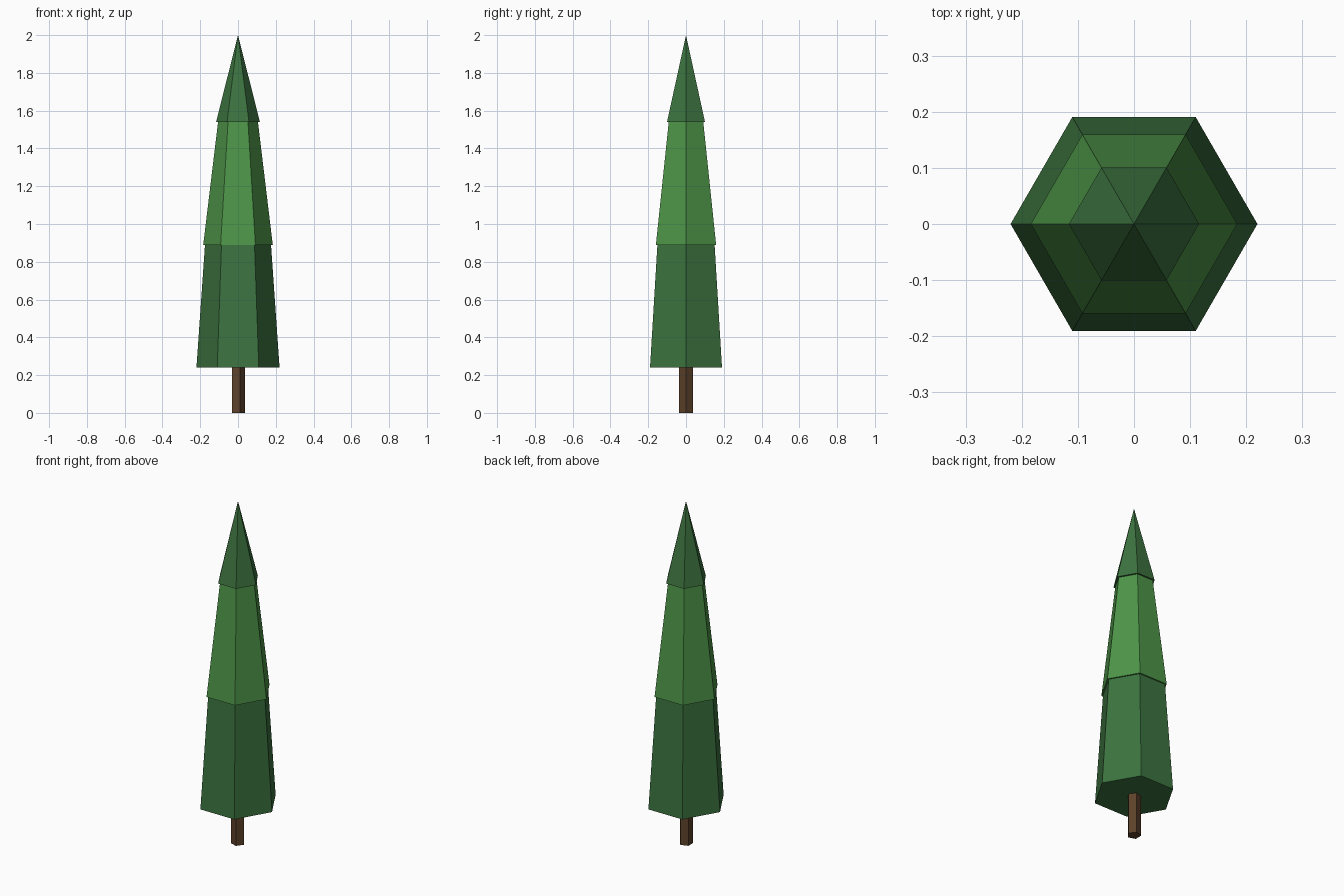
import bpy

if "Cube" in bpy.data.objects:
    bpy.data.objects.remove(bpy.data.objects["Cube"])


def material(name, rgb):
    m = bpy.data.materials.new(name)
    m.diffuse_color = (*rgb, 1)
    m.use_nodes = True
    m.node_tree.nodes["Principled BSDF"].inputs["Base Color"].default_value = m.diffuse_color
    return m


def frustum(name, sides, r_bottom, r_top, z0, z1, mat):
    # Create with a corner on +x
    from math import tau, cos, sin
    import bmesh
    bm = bmesh.new()

    def ring(r, z):
        return [bm.verts.new((r * cos(tau * i / sides), r * sin(tau * i / sides), z))
                for i in range(sides)]

    low = ring(r_bottom, z0)
    bm.faces.new(low[::-1])
    if r_top:
        high = ring(r_top, z1)
        bm.faces.new(high)
    else:
        high = [bm.verts.new((0, 0, z1))]
    for i in range(sides):
        j = (i + 1) % sides
        if r_top:
            bm.faces.new((low[i], low[j], high[j], high[i]))
        else:
            bm.faces.new((low[i], low[j], high[0]))
    mesh = bpy.data.meshes.new(name)
    bm.to_mesh(mesh)
    bm.free()
    mesh.materials.append(mat)
    ob = bpy.data.objects.new(name, mesh)
    bpy.context.collection.objects.link(ob)
    return ob


bark = material("bark", (0.11, 0.053, 0.023))
dark = material("dark_green", (0.045, 0.17, 0.05))
light = material("light_green", (0.075, 0.30, 0.065))

# Five-sided trunk
frustum("trunk", 5, 0.038, 0.038, 0, 0.28, bark)

# Three overlapping six-sided foliage tiers
frustum("lower_foliage", 6, 0.22, 0.172, 0.24, 0.93, dark)
frustum("middle_foliage", 6, 0.184, 0.102, 0.89, 1.57, light)
frustum("top_foliage", 6, 0.116, 0, 1.54, 2.0, dark)
